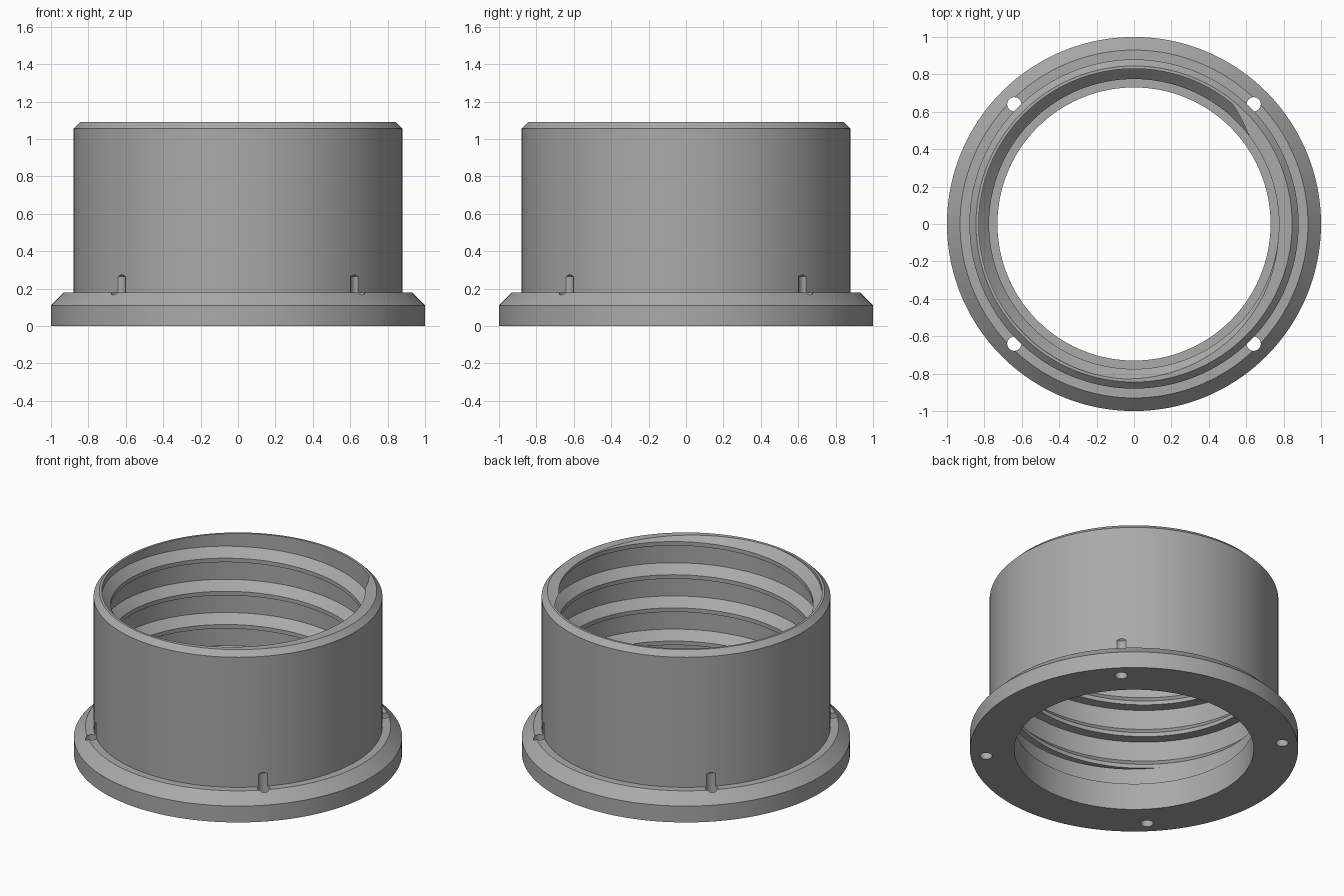
import bpy, bmesh
from math import pi, cos, sin

cube = bpy.data.objects.get("Cube")
if cube:
    bpy.data.objects.remove(cube, do_unlink=True)

SEG = 192
TOP, FLOOR = 1.09, 0.31            # threaded zone
CREST, ROOT, PITCH = 0.775, 0.83, 0.223
# one groove: sloped lower flank, root wall, near-flat upper ledge
GROOVE = [(0, CREST), (0.055, ROOT), (PITCH - 0.035, ROOT), (PITCH - 0.027, CREST)]

grey = bpy.data.materials.new("plain grey")
grey.use_nodes = True
grey.diffuse_color = (0.4, 0.4, 0.4, 1)
grey.node_tree.nodes["Principled BSDF"].inputs["Base Color"].default_value = (0.4, 0.4, 0.4, 1)


def thread_column(turn):
    """Radius and height along the thread at a fraction of a turn, clipped to the threaded zone."""
    base = 0.948 + PITCH * (turn - 125 / 360)
    knots = [(r, base + n * PITCH + dz) for n in range(-6, 4) for dz, r in GROOVE]

    def radius(z):
        for (r0, z0), (r1, z1) in zip(knots, knots[1:]):
            if z0 <= z <= z1:
                return r0 + (r1 - r0) * (z - z0) / (z1 - z0)

    low, high = (radius(FLOOR), FLOOR), (radius(TOP), TOP)
    return [low if z < FLOOR else high if z > TOP else (r, z) for r, z in knots]


# Threaded sleeve with flange: closed profile swept around the axis
lower = [(1, 0), (0.73, 0), (0.73, 0.18), (CREST, 0.18), (CREST, FLOOR)]
outer = [(0.845, TOP), (0.88, 1.055), (0.88, 0.18), (0.93, 0.18), (1, 0.11)]
bm = bmesh.new()
columns = []
for i in range(SEG + 1):
    a = 2 * pi * i / SEG
    profile = lower + thread_column(i / SEG) + outer
    columns.append([bm.verts.new((r * cos(a), r * sin(a), z)) for r, z in profile])
for c0, c1 in zip(columns, columns[1:]):
    for j in range(len(c0)):
        k = (j + 1) % len(c0)
        bm.faces.new((c0[j], c1[j], c1[k], c0[k]))
bmesh.ops.remove_doubles(bm, verts=bm.verts, dist=0.00005)
bmesh.ops.dissolve_degenerate(bm, edges=bm.edges, dist=0.00005)
bmesh.ops.recalc_face_normals(bm, faces=bm.faces)
mesh = bpy.data.meshes.new("threaded_sleeve")
bm.to_mesh(mesh)
bm.free()
sleeve = bpy.data.objects.new("threaded_sleeve", mesh)
mesh.materials.append(grey)
bpy.context.collection.objects.link(sleeve)

# Drilled screw holes with pointed ends, four around the flange
bm = bmesh.new()
for sx in (-1, 1):
    for sy in (-1, 1):
        rings = []
        for z in (-0.1, 0.264):
            rings.append([bm.verts.new((sx * 0.64 + 0.038 * cos(2 * pi * i / 32),
                                        sy * 0.64 + 0.038 * sin(2 * pi * i / 32), z)) for i in range(32)])
        tip = bm.verts.new((sx * 0.64, sy * 0.64, 0.295))
        bm.faces.new(rings[0])
        for i in range(32):
            k = (i + 1) % 32
            bm.faces.new((rings[0][i], rings[0][k], rings[1][k], rings[1][i]))
            bm.faces.new((rings[1][i], rings[1][k], tip))
bmesh.ops.recalc_face_normals(bm, faces=bm.faces)
drill_mesh = bpy.data.meshes.new("hole_cutter")
bm.to_mesh(drill_mesh)
bm.free()
drill_mesh.materials.append(grey)
drill = bpy.data.objects.new("hole_cutter", drill_mesh)
drill.hide_render = True
bpy.context.collection.objects.link(drill)

cut = sleeve.modifiers.new("screw_holes", 'BOOLEAN')
cut.operation, cut.solver, cut.object = 'DIFFERENCE', 'EXACT', drill
bpy.ops.object.select_all(action='DESELECT')
sleeve.select_set(True)
bpy.context.view_layer.objects.active = sleeve
bpy.ops.object.modifier_apply(modifier=cut.name)
bpy.data.objects.remove(drill, do_unlink=True)
bpy.ops.object.shade_smooth_by_angle(angle=0.4)
